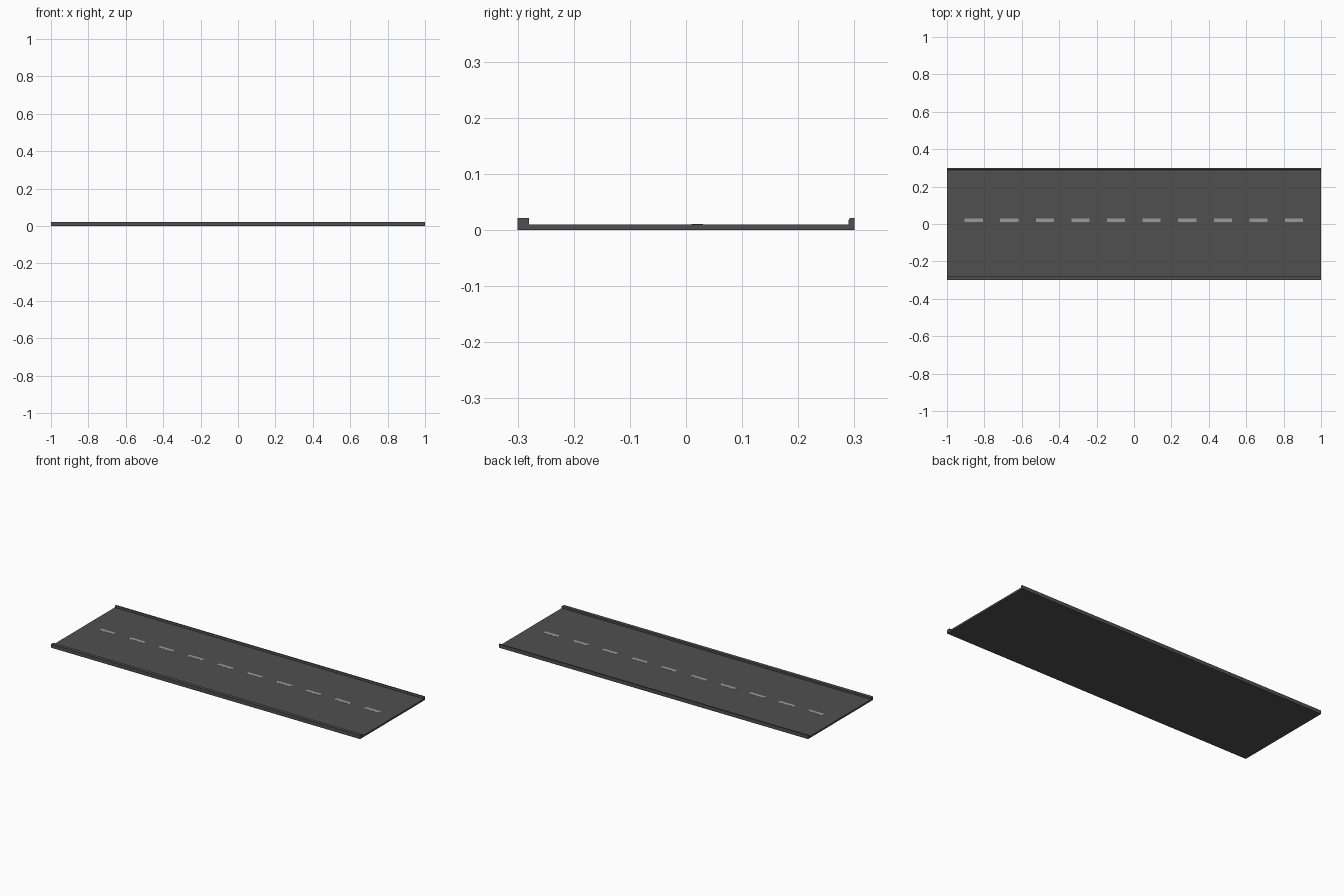
import bpy, bmesh

if "Cube" in bpy.data.objects:
    bpy.data.objects.remove(bpy.data.objects["Cube"])


def material(name, grey):
    m = bpy.data.materials.new(name)
    m.diffuse_color = (grey, grey, grey, 1)
    m.use_nodes = True
    m.node_tree.nodes["Principled BSDF"].inputs["Base Color"].default_value = m.diffuse_color
    return m


def extrude_profile(name, profile, x0, x1, mat):
    """Extrude a closed (y, z) profile along x."""
    bm = bmesh.new()
    face = bm.faces.new([bm.verts.new((x0, y, z)) for y, z in profile])
    res = bmesh.ops.extrude_face_region(bm, geom=[face])
    verts = [v for v in res["geom"] if isinstance(v, bmesh.types.BMVert)]
    bmesh.ops.translate(bm, verts=verts, vec=(x1 - x0, 0, 0))
    bmesh.ops.recalc_face_normals(bm, faces=bm.faces)
    me = bpy.data.meshes.new(name)
    bm.to_mesh(me)
    bm.free()
    me.materials.append(mat)
    ob = bpy.data.objects.new(name, me)
    bpy.context.collection.objects.link(ob)
    return ob


asphalt = material("asphalt grey", 0.08)
paint = material("line paint grey", 0.33)

# Road deck with a wide kerb on one side and a narrow kerb on the other
extrude_profile("road_deck", [
    (-0.30, 0), (0.30, 0), (0.30, 0.021), (0.292, 0.021), (0.29, 0.018),
    (0.29, 0.01), (-0.28, 0.01), (-0.28, 0.021), (-0.30, 0.021)], -1, 1, asphalt)

# Dashed lane markings, thin plates on the deck
for i in range(10):
    cx = -0.857 + 0.1903 * i
    extrude_profile(f"lane_dash_{i + 1}", [
        (0.01, 0.0095), (0.03, 0.0095), (0.03, 0.0107), (0.01, 0.0107)],
        cx - 0.0485, cx + 0.0485, paint)
